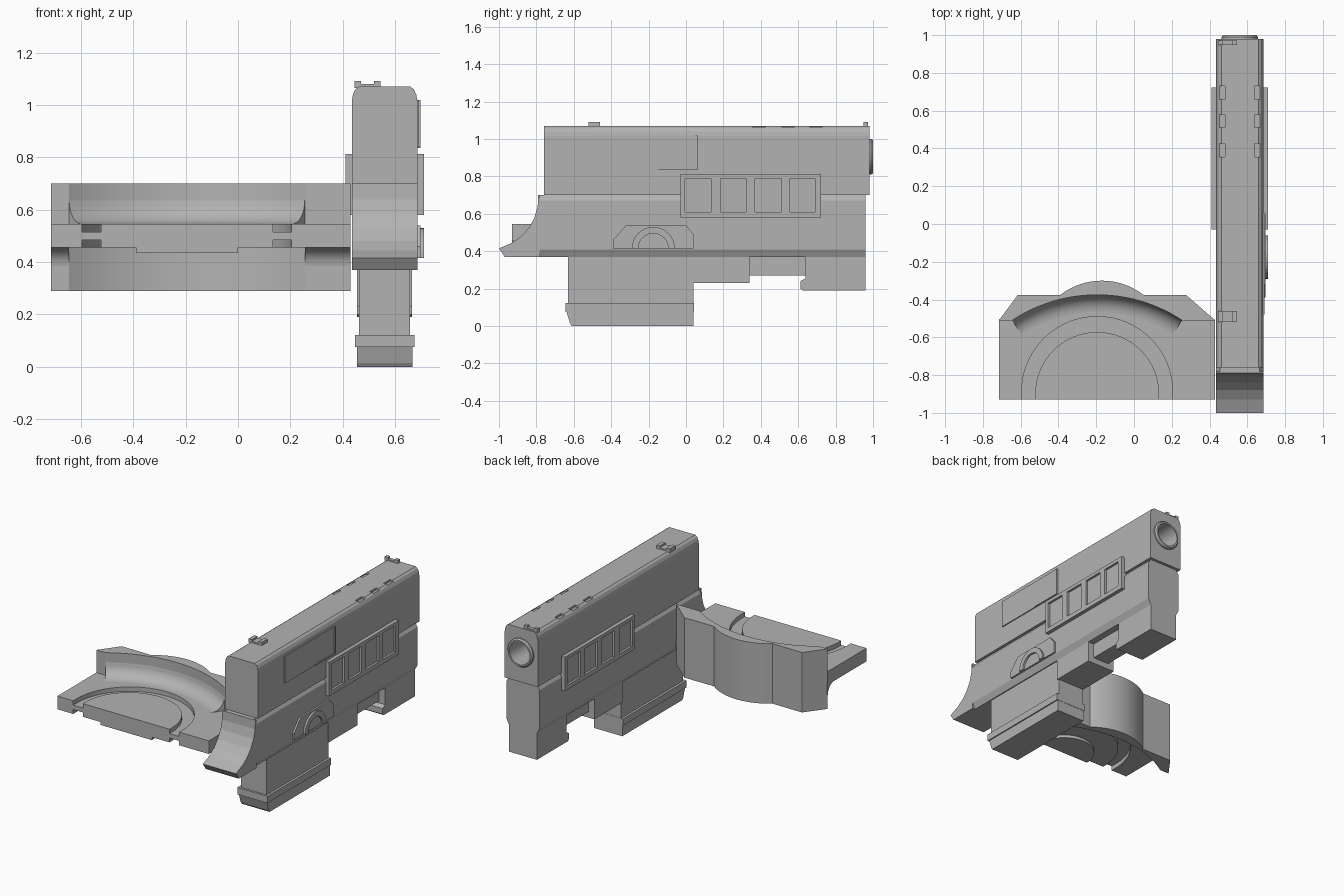
import bpy, bmesh, math
from mathutils import Vector

if "Cube" in bpy.data.objects:
    bpy.data.objects.remove(bpy.data.objects["Cube"], do_unlink=True)

grey = bpy.data.materials.new("plain grey")
grey.use_nodes = True
grey.diffuse_color = (0.45, 0.45, 0.45, 1)
grey.node_tree.nodes["Principled BSDF"].inputs["Base Color"].default_value = grey.diffuse_color

CX = 0.56  # centre plane of the long body


def finish(name, bm):
    bmesh.ops.recalc_face_normals(bm, faces=bm.faces)
    mesh = bpy.data.meshes.new(name)
    bm.to_mesh(mesh)
    bm.free()
    mesh.materials.append(grey)
    ob = bpy.data.objects.new(name, mesh)
    bpy.context.collection.objects.link(ob)
    return ob


def prism(name, pts, axis, lo, hi):
    """Extrude a closed outline along an axis; points use the other two axes in order."""
    bm = bmesh.new()
    verts = []
    for p in pts:
        co = list(p)
        co.insert("xyz".index(axis), lo)
        verts.append(bm.verts.new(co))
    face = bm.faces.new(verts)
    new = bmesh.ops.extrude_face_region(bm, geom=[face])["geom"]
    shift = Vector([hi - lo if a == axis else 0 for a in "xyz"])
    bmesh.ops.translate(bm, vec=shift, verts=[g for g in new if isinstance(g, bmesh.types.BMVert)])
    return finish(name, bm)


def box(name, x, y, z):
    return prism(name, [(x[0], y[0]), (x[1], y[0]), (x[1], y[1]), (x[0], y[1])], "z", *z)


def centred(name, half, y, z):
    return box(name, (CX - half, CX + half), y, z)


def mirrored(half_pts):
    """Close a cross-section of the body from (half width, z) points."""
    return [(CX + w, z) for w, z in half_pts] + [(CX - w, z) for w, z in reversed(half_pts)]


def arc(cx, cy, r, a0, a1, n):
    return [(cx + r * math.cos(math.radians(a0 + (a1 - a0) * i / n)),
             cy + r * math.sin(math.radians(a0 + (a1 - a0) * i / n))) for i in range(n + 1)]


def smooth(ob):
    for o in bpy.context.selected_objects:
        o.select_set(False)
    bpy.context.view_layer.objects.active = ob
    ob.select_set(True)
    bpy.ops.object.shade_smooth_by_angle(angle=math.radians(30))


def cut(ob, cutter):
    mod = ob.modifiers.new("cut", "BOOLEAN")
    mod.operation = "DIFFERENCE"
    mod.object = cutter
    mod.solver = "EXACT"
    cutter.hide_render = True
    bpy.context.view_layer.objects.active = ob
    bpy.ops.object.modifier_apply(modifier=mod.name)
    bpy.data.objects.remove(cutter, do_unlink=True)


# Upper slide with rounded top edges, bore and shallow top notches
slide = prism("slide", mirrored([(0.125, 0.70), (0.125, 1.015), (0.121, 1.04), (0.112, 1.06), (0.098, 1.07)]),
              "y", -0.76, 0.98)
cut(slide, prism("bore_cutter", arc(CX, 0.905, 0.077, 0, 350, 35), "y", 0.72, 1.1))
for y in (0.39, 0.545, 0.695):
    for s in (-1, 1):
        inner, outer = sorted((CX + s * 0.078, CX + s * 0.107))
        cut(slide, box("notch_cutter", (inner, outer), (y - 0.035, y + 0.035), (1.056, 1.1)))

# Muzzle ring
bm = bmesh.new()
rings = []
for r, y in ((0.077, 0.9), (0.077, 1.0), (0.088, 1.0), (0.096, 0.99), (0.096, 0.9)):
    rings.append([bm.verts.new((x, y, z)) for x, z in arc(CX, 0.905, r, 0, 350, 35)])
for i in range(5):
    a, b = rings[i], rings[(i + 1) % 5]
    for j in range(36):
        k = (j + 1) % 36
        bm.faces.new((a[j], a[k], b[k], b[j]))
smooth(finish("muzzle_ring", bm))

# Sights, offset to one side of the slide
for name, y, half in (("rear_sight", -0.49, 0.03), ("front_sight", 0.96, 0.012)):
    box(name + "_base", (0.445, 0.545), (y - half, y + half), (1.065, 1.08))
    for x in (0.445, 0.52):
        box(name + "_post", (x, x + 0.025), (y - half, y + half), (1.065, 1.092))

# Lower frame and swept tail
prism("frame", mirrored([(0.105, 0.37), (0.125, 0.41), (0.125, 0.67), (0.105, 0.70)]), "y", -0.79, 0.96)
prism("tail", [(-0.78, 0.70), (-0.79, 0.70), (-0.793, 0.64), (-0.81, 0.58), (-0.84, 0.525), (-0.88, 0.48),
               (-0.93, 0.445), (-1.0, 0.415), (-0.97, 0.37), (-0.78, 0.37)], "x", CX - 0.125, CX + 0.125)

# Grip, its band and tapered foot
centred("grip", 0.098, (-0.63, 0.04), (0.1, 0.38))
centred("grip_band", 0.114, (-0.645, 0.042), (0.075, 0.122))
prism("grip_foot", [(-0.64, 0.08), (-0.62, 0.015), (-0.61, 0), (0.04, 0), (0.04, 0.08)], "x", CX - 0.106, CX + 0.106)

# Underside blocks in front of the grip
centred("guard_block", 0.105, (0.03, 0.34), (0.23, 0.38))
centred("recess_block", 0.06, (0.33, 0.65), (0.27, 0.38))
prism("nose_block", [(0.64, 0.38), (0.64, 0.255), (0.612, 0.24), (0.612, 0.20), (0.625, 0.19), (0.96, 0.19),
                     (0.96, 0.38)], "x", CX - 0.105, CX + 0.105)

# Window panels on both sides
for side, s in (("left", 1), ("right", -1)):
    back = sorted((CX + s * 0.10, CX + s * 0.135))
    rim = sorted((CX + s * 0.10, CX + s * 0.15))
    box(side + "_panel_back", back, (-0.02, 0.71), (0.59, 0.80))
    for z in ((0.58, 0.61), (0.79, 0.813)):
        box(side + "_panel_rail", rim, (-0.03, 0.723), z)
    for y in ((-0.03, -0.005), (0.135, 0.185), (0.32, 0.37), (0.51, 0.555), (0.69, 0.723)):
        box(side + "_panel_bar", rim, y, (0.605, 0.795))

# Side port plate and its border
prism("port_plate", [(-0.48, 0.835), (0.05, 0.835), (0.05, 1.02), (-0.48, 1.02)], "x", 0.68, 0.692)
box("port_edge", (0.68, 0.697), (0.05, 0.062), (0.835, 1.02))
box("port_lower_edge", (0.68, 0.697), (-0.15, 0.062), (0.835, 0.843))

# Half-round badge
prism("badge_plate", [(-0.39, 0.415), (0.04, 0.415), (0.04, 0.49), (0.0, 0.54), (-0.32, 0.54), (-0.39, 0.46)],
      "x", 0.68, 0.697)
prism("badge_arch", arc(-0.175, 0.415, 0.115, 0, 180, 16) + arc(-0.175, 0.415, 0.08, 180, 0, 16),
      "x", 0.68, 0.71)

# Side stand: curved wall
MX, LX, RX, FRONT, EDGE = -0.195, -0.715, 0.43, -0.93, -0.51
RAD, CY = 0.8175, -1.1925
SPAN = math.degrees(math.asin(0.45 / RAD))
inner = arc(MX, CY, RAD, 90 - SPAN, 90 + SPAN, 24)
bulge = [(x, y) for x, y in arc(-0.17, -0.66, 0.36, 128, 52, 16)]
wall = prism("stand_wall", [(LX, EDGE), (-0.615, -0.375)] + bulge + [(0.275, -0.375), (RX, EDGE)] + inner,
             "z", 0.29, 0.70)
smooth(wall)

# Cove easing the wall into the slab
bm = bmesh.new()
profile = [(-0.01, 0.54), (-0.01, 0.66)] + [(0.09 * (1 - math.cos(t)), 0.635 - 0.09 * math.sin(t))
           for t in (math.pi / 2 * i / 8 for i in range(9))]
rows = []
for i in range(25):
    a = math.radians(90 - SPAN + 2 * SPAN * i / 24)
    rows.append([bm.verts.new((MX + (RAD - d) * math.cos(a), CY + (RAD - d) * math.sin(a), z)) for d, z in profile])
n = len(profile)
for a, b in zip(rows, rows[1:]):
    for j in range(n):
        bm.faces.new((a[j], a[(j + 1) % n], b[(j + 1) % n], b[j]))
bm.faces.new(rows[0])
bm.faces.new(rows[-1])
smooth(finish("stand_cove", bm))

# Lower coves under both slab shoulders
under = [(EDGE + 0.005, 0.46), (EDGE + 0.005, 0.39)] + [
    (EDGE - 0.07 * (1 - math.cos(t)), 0.385 + 0.07 * math.sin(t)) for t in (math.pi / 2 * i / 6 for i in range(7))]
for x0, x1 in ((LX, -0.645), (0.255, RX)):
    smooth(prism("shoulder_cove", under, "x", x0, x1))

# Slab with half-ring channels above and below
core = [(LX, FRONT), (RX, FRONT), (RX, EDGE)] + inner + [(LX, EDGE)]
prism("slab_core", core, "z", 0.485, 0.515)
CHY = -0.89
notch = [(MX - 0.4, FRONT)] + arc(MX, CHY, 0.4, 180, 0, 32) + [(MX + 0.4, FRONT)]
island = [(MX - 0.328, FRONT)] + arc(MX, CHY - 0.01, 0.328, 180, 0, 32) + [(MX + 0.328, FRONT)]
for name, lo, hi in (("upper", 0.515, 0.545), ("lower", 0.455, 0.485)):
    prism(name + "_slab", [(LX, FRONT)] + notch + core[1:], "z", lo, hi)
    prism(name + "_island", island, "z", lo, hi)
prism("lower_pad", arc(MX, FRONT, 0.195, 0, 180, 24), "z", 0.435, 0.46)
